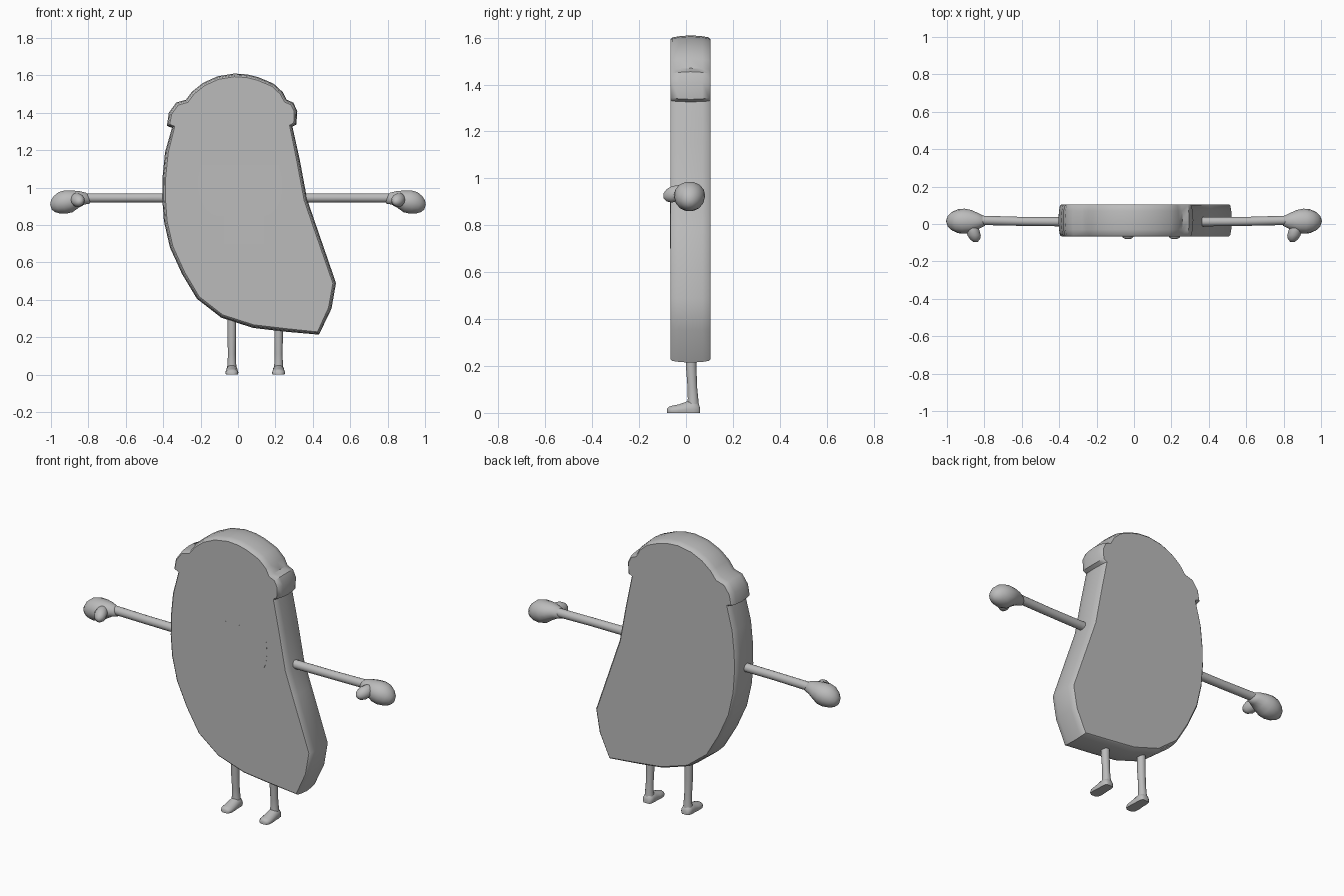
import bpy, bmesh, math
from mathutils import Vector

if "Cube" in bpy.data.objects:
    bpy.data.objects.remove(bpy.data.objects["Cube"])

grey = bpy.data.materials.new("plain grey")
grey.diffuse_color = (0.5, 0.5, 0.5, 1)
grey.use_nodes = True
grey.node_tree.nodes["Principled BSDF"].inputs["Base Color"].default_value = grey.diffuse_color


def loft(name, rings, angle=40):
    """Skin a list of equal-length point rings and cap both ends."""
    bm = bmesh.new()
    rows = [[bm.verts.new(p) for p in r] for r in rings]
    n = len(rows[0])
    for a, b in zip(rows, rows[1:]):
        for i in range(n):
            j = (i + 1) % n
            bm.faces.new((a[i], a[j], b[j], b[i]))
    bm.faces.new(rows[0])
    bm.faces.new(rows[-1])
    bmesh.ops.recalc_face_normals(bm, faces=bm.faces)
    me = bpy.data.meshes.new(name)
    bm.to_mesh(me)
    bm.free()
    me.materials.append(grey)
    ob = bpy.data.objects.new(name, me)
    bpy.context.collection.objects.link(ob)
    bpy.ops.object.select_all(action='DESELECT')
    ob.select_set(True)
    bpy.context.view_layer.objects.active = ob
    bpy.ops.object.shade_smooth_by_angle(angle=math.radians(angle))
    return ob


def ring(c, u, v, n=14):
    """Ellipse around c spanned by the half-axes u and v."""
    c, u, v = Vector(c), Vector(u), Vector(v)
    return [c + u * math.cos(t) + v * math.sin(t)
            for t in (2 * math.pi * i / n for i in range(n))]


# Body silhouette (x, z), clockwise from the crown, with a lipped cap on top
outline = [(-.02, 1.61), (.05, 1.605), (.11, 1.59), (.19, 1.556), (.24, 1.51),
           (.26, 1.47), (.295, 1.455), (.317, 1.41), (.312, 1.337),
           (.291, 1.326), (.33, 1.15), (.37, .936), (.417, .80), (.524, .49),
           (.50, .353), (.433, .214), (.25, .23), (.08, .25), (-.09, .305),
           (-.22, .406), (-.30, .54), (-.364, .68), (-.396, .82),
           (-.405, .94), (-.404, 1.05), (-.39, 1.19), (-.353, 1.32),
           (-.38, 1.33), (-.37, 1.40), (-.33, 1.455), (-.278, 1.47),
           (-.246, 1.513), (-.187, 1.56), (-.11, 1.595)]


def inset(d, y):
    pts = []
    for i, p in enumerate(outline):
        a, p, b = Vector(outline[i - 1]), Vector(p), Vector(outline[(i + 1) % len(outline)])
        t = (p - a).normalized() + (b - p).normalized()
        q = p + Vector((t.y, -t.x)).normalized() * d
        pts.append((q.x, y, q.y))
    return pts


loft("body", [inset(.017, -.066), inset(.009, -.059), inset(.004, -.03),
              inset(0, .02), inset(.004, .07), inset(.009, .098), inset(.017, .105)])

# Face panel: rounded head on a square neck, sinking into the body at the top
panel = [(-.075, .70), (.14, .70), (.14, .85), (.175, .862), (.205, .89),
         (.228, .94), (.235, 1.0), (.232, 1.06), (.215, 1.12),
         (-.195, 1.12), (-.212, 1.05), (-.213, 1.0), (-.20, .94),
         (-.17, .885), (-.13, .855), (-.10, .85), (-.075, .85)]
loft("face_panel", [[(x, -.0635, z) for x, z in panel],
                    [(x, -.0672 + max(0, z - .9) * .005, z) for x, z in panel]], 20)

# Arms, mitten hands and thumbs, both sides
for side, s in (("left", -1), ("right", 1)):
    loft(side + "_arm", [ring((s * x, y, .945), (0, r, 0), (0, 0, r))
                         for x, y, r in ((.34, .012, .025), (.6, .014, .024),
                                         (.83, .02, .025))])
    hand = [(.795, .945, .016, .018), (.803, .944, .028, .03),
            (.835, .945, .044, .037), (.87, .938, .06, .048),
            (.905, .927, .067, .06), (.94, .918, .064, .059),
            (.97, .908, .051, .047), (.99, .9, .033, .031), (1.0, .895, .012, .012)]
    loft(side + "_hand", [ring((s * x, .015, z), (0, ry, 0), (s * rz * .35, 0, rz))
                          for x, z, ry, rz in hand], 60)
    thumb = [(.868, .01, .945, .022), (.862, -.03, .938, .034),
             (.855, -.06, .932, .036), (.85, -.082, .928, .027), (.847, -.097, .925, .01)]
    loft(side + "_thumb", [ring((s * x, y, z), (r, 0, 0), (0, 0, r))
                           for x, y, z, r in thumb], 60)

# Legs and flat-soled feet
for side, x in (("left", -.033), ("right", .217)):
    loft(side + "_leg", [ring((x, y, z), (r, 0, 0), (0, r, 0))
                         for y, z, r in ((.02, .34, .023), (.022, .2, .023),
                                         (.027, .11, .021), (.03, .06, .023),
                                         (.03, .02, .027))])
    foot = [(.06, .018, .022), (.052, .028, .045), (.03, .032, .056),
            (.005, .032, .05), (-.03, .035, .037), (-.06, .034, .031),
            (-.074, .026, .026), (-.08, .014, .018)]
    loft(side + "_foot", [[(p.x, p.y, max(p.z, 0)) for p in
                           ring((x, y, h * .3), (w, 0, 0), (0, 0, h * .7))]
                          for y, w, h in foot], 50)
